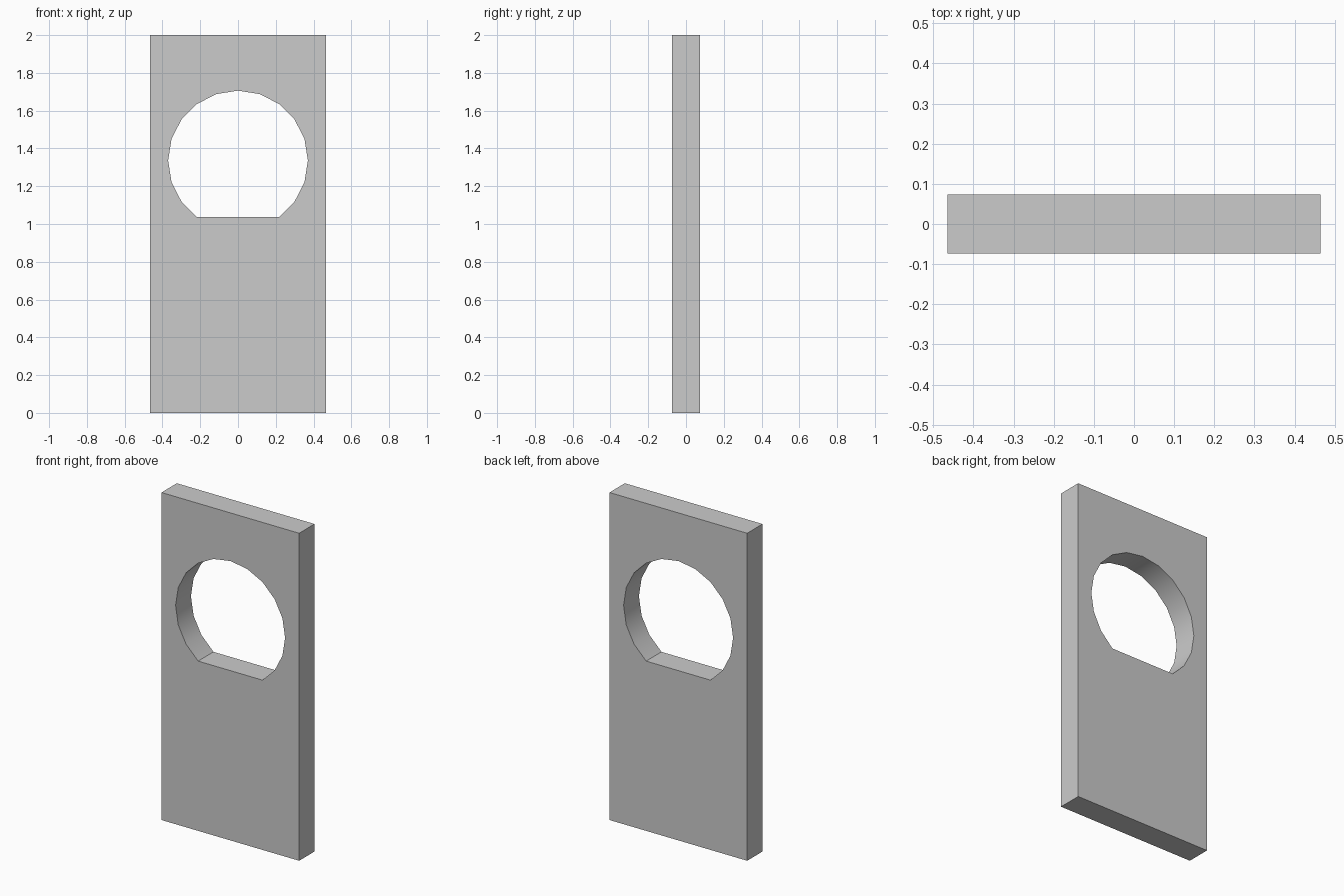
import bpy, bmesh
from math import sin, cos, radians

if "Cube" in bpy.data.objects:
    bpy.data.objects.remove(bpy.data.objects["Cube"])

HALF_W, HALF_D, HEIGHT = 0.465, 0.074, 2.0
HOLE_Z, HOLE_R = 1.336, 0.37

bm = bmesh.new()


def add_loop(points):
    verts = [bm.verts.new((x, -HALF_D, z)) for x, z in points]
    return [bm.edges.new((v, verts[(i + 1) % len(verts)])) for i, v in enumerate(verts)]


# Outer rectangle and 20-sided round hole with a flat bottom
edges = add_loop([(-HALF_W, 0), (HALF_W, 0), (HALF_W, HEIGHT), (-HALF_W, HEIGHT)])
edges += add_loop([(HOLE_R * cos(radians(a)), HOLE_Z + HOLE_R * sin(radians(a)))
                   for a in range(-54, 235, 18)])

# Fill between the loops and extrude to full thickness
bmesh.ops.triangle_fill(bm, edges=edges, use_beauty=True, normal=(0, -1, 0))
ext = bmesh.ops.extrude_face_region(bm, geom=bm.faces[:], use_keep_orig=True)
moved = [g for g in ext["geom"] if isinstance(g, bmesh.types.BMVert)]
bmesh.ops.translate(bm, verts=moved, vec=(0, 2 * HALF_D, 0))
bmesh.ops.recalc_face_normals(bm, faces=bm.faces[:])

mesh = bpy.data.meshes.new("panel_with_hole")
bm.to_mesh(mesh)
bm.free()
panel = bpy.data.objects.new("panel_with_hole", mesh)
bpy.context.collection.objects.link(panel)

# Smooth hole wall, sharp corners
bpy.context.view_layer.objects.active = panel
panel.select_set(True)
bpy.ops.object.shade_smooth_by_angle(angle=radians(30))
